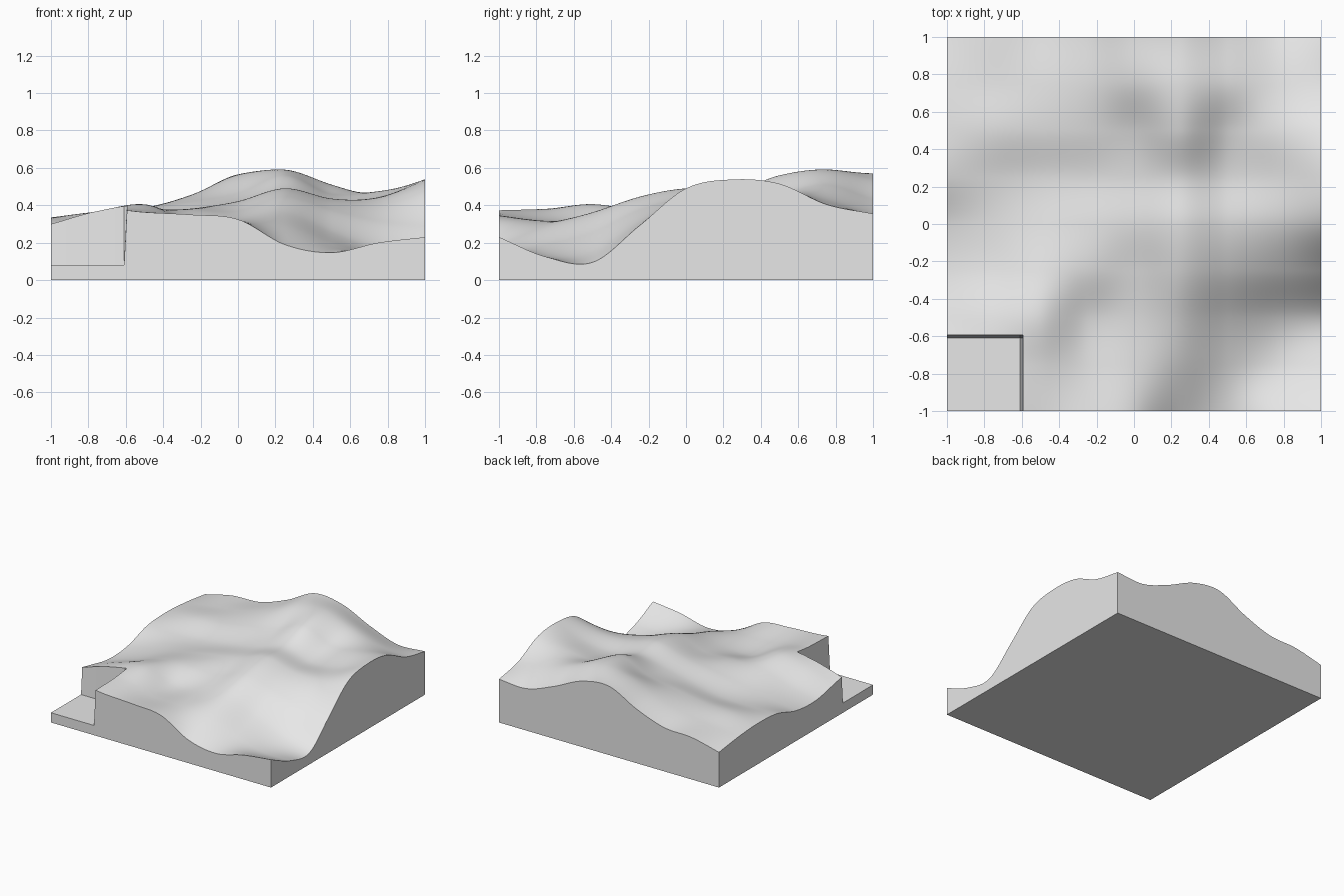
import bpy
import bmesh
import math

if "Cube" in bpy.data.objects:
    bpy.data.objects.remove(bpy.data.objects["Cube"], do_unlink=True)

CELLS = 128          # terrain resolution along each side
FLOOR = 0.08         # height of the cut-out corner
CUT = -0.605         # inner limit of the cut-out corner

# Cross-sections of the land from front to back, in hundredths, west to east
PROFILES = [
    [35, 38.5, 36.3, 35, 32.5, 19, 14.7, 20, 23],
    [33, 37.5, 37.5, 32, 31.5, 28.5, 19, 13, 12.5],
    [28, 36, 40.5, 31.5, 32.5, 36, 25.5, 15.5, 9.5],
    [23.5, 30, 37, 37.5, 37, 44.5, 37.5, 31.5, 29],
    [25, 29, 33.5, 38, 42, 49, 43.5, 43, 49],
    [32, 31.5, 32.5, 36.5, 41.5, 47.5, 41.5, 44.5, 53.8],
    [33.5, 36.5, 38, 42, 46.5, 56, 46, 47.5, 51.5],
    [32, 35, 38.5, 45.5, 55.5, 59, 51, 43.5, 40.5],
    [29, 34.5, 36, 44.5, 56.5, 54, 43, 34.5, 35.5],
]


def smooth_curve(points, position):
    """Smooth curve through evenly spaced points; position runs from -1 to 1."""
    last = len(points) - 1
    u = (position + 1) / 2 * last
    i = max(0, min(last - 1, math.floor(u)))
    t = u - i
    b, c = points[i], points[i + 1]
    a = points[i - 1] if i > 0 else 2 * b - c
    d = points[i + 2] if i + 2 <= last else 2 * c - b
    return b + t / 2 * (c - a + t * (2 * a - 5 * b + 4 * c - d
                                     + t * (3 * (b - c) + d - a)))


def land_height(x, y):
    if x < CUT and y < CUT:
        return FLOOR
    return smooth_curve([smooth_curve(row, x) for row in PROFILES], y) / 100


# Material
stone = bpy.data.materials.new("light_grey")
stone.use_nodes = True
grey = (0.8, 0.8, 0.8, 1)
stone.diffuse_color = grey
stone.node_tree.nodes["Principled BSDF"].inputs["Base Color"].default_value = grey

# Rolling land surface with a flat cut-out corner
bm = bmesh.new()
bmesh.ops.create_grid(bm, x_segments=CELLS, y_segments=CELLS, size=1)
for v in bm.verts:
    v.co.z = land_height(v.co.x, v.co.y)

# Side walls down to the ground, then the underside
rim = [e for e in bm.edges if e.is_boundary]
walls = bmesh.ops.extrude_edge_only(bm, edges=rim)["geom"]
for v in walls:
    if isinstance(v, bmesh.types.BMVert):
        v.co.z = 0
base_rim = [e for e in bm.edges if e.is_boundary]
bmesh.ops.contextual_create(bm, geom=base_rim)
bmesh.ops.recalc_face_normals(bm, faces=bm.faces)

mesh = bpy.data.meshes.new("terrain_block")
bm.to_mesh(mesh)
bm.free()
mesh.materials.append(stone)
terrain = bpy.data.objects.new("terrain_block", mesh)
bpy.context.collection.objects.link(terrain)

# Smooth land, crisp walls
for other in bpy.context.selected_objects:
    other.select_set(False)
terrain.select_set(True)
bpy.context.view_layer.objects.active = terrain
bpy.ops.object.shade_smooth_by_angle(angle=math.radians(35))
